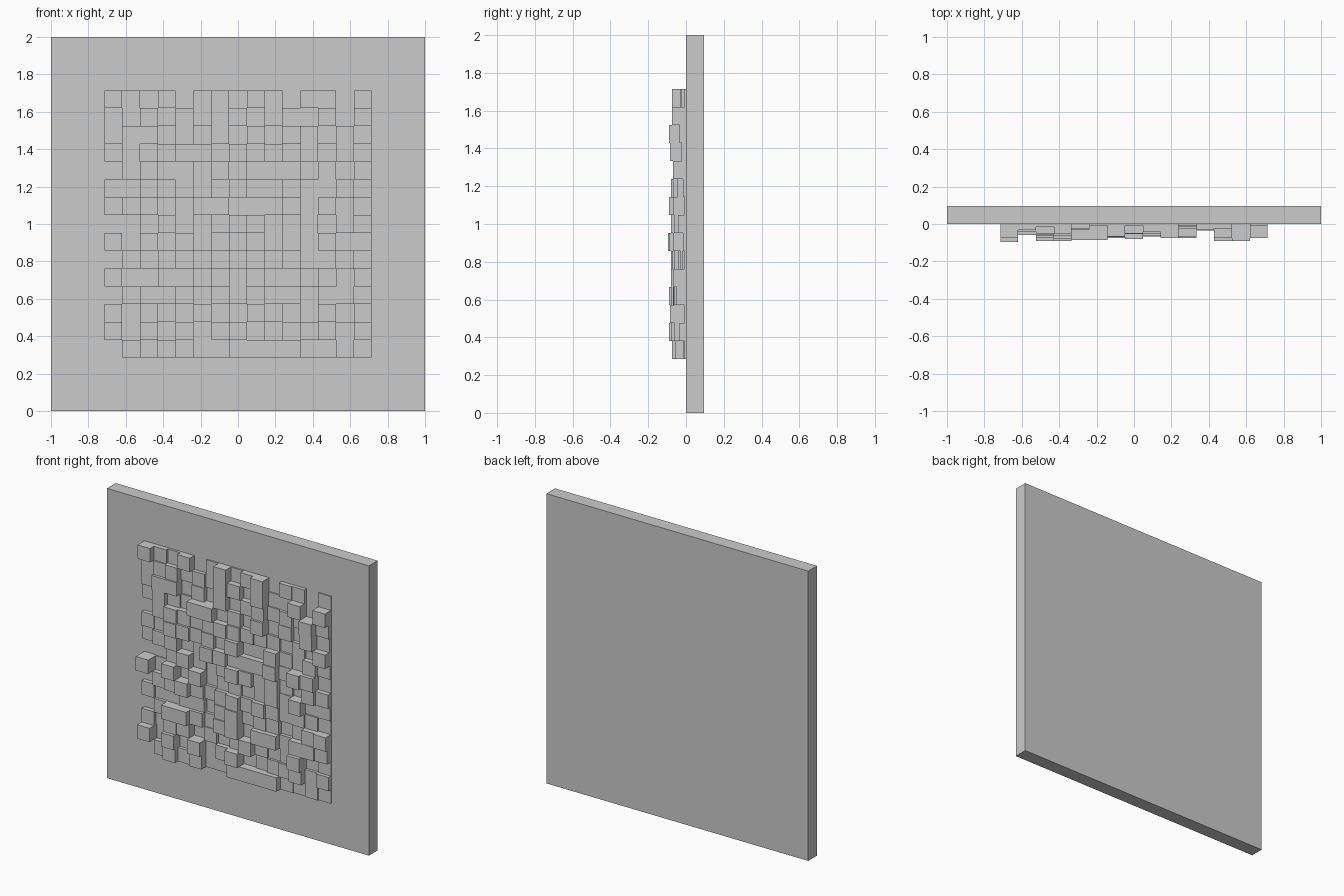
import bpy, bmesh, random

if "Cube" in bpy.data.objects:
    bpy.data.objects.remove(bpy.data.objects["Cube"])

random.seed(7)
N = 15
CELL = 1.43 / N
X0, Z0 = -0.715, 1.715          # top left corner of the block field
T = 0.095                       # panel thickness and deepest block

# tallest block in every row (top to bottom) and column (left to right), in steps of 0.01
row_cap = [7.5, 7.5, 9.5, 8.5, 7, 8, 9.5, 8, 9.5, 9.5, 8.5, 9, 8.5, 9.5, 7.5]
col_cap = [9.5, 6, 9, 9, 9, 9, 7.5, 8, 9, 9, 7.5, 3.5, 9, 9, 7.5]
first_col = [7.5, 3, 3, 2, 0, 3, 2, 0, 9.5, 0, 3, 0, 3, 8, 0]


def pick(r, c):
    if c == 0:
        return first_col[r] * 0.01
    cap = min(row_cap[r], col_cap[c])
    return min(random.randint(0, 9) * cap / 9, cap) * 0.01


heights = [[pick(r, c) for c in range(N)] for r in range(N)]


def height(r, c):
    return heights[r][c] if 0 <= r < N and 0 <= c < N else 0.0


def finish(bm, name):
    me = bpy.data.meshes.new(name)
    bm.to_mesh(me)
    bm.free()
    ob = bpy.data.objects.new(name, me)
    bpy.context.collection.objects.link(ob)
    return ob


# backing panel
bm = bmesh.new()
bmesh.ops.create_cube(bm, size=1)
for v in bm.verts:
    v.co.x *= 2
    v.co.y = (v.co.y + 0.5) * T
    v.co.z = (v.co.z + 0.5) * 2
finish(bm, "backing_panel")

# stepped block relief: a front face per cell, and walls down to lower neighbours
bm = bmesh.new()


def quad(*pts):
    bm.faces.new([bm.verts.new(p) for p in pts])


for r in range(N):
    for c in range(N):
        h = heights[r][c]
        if h <= 0:
            continue
        xa, xb = X0 + c * CELL, X0 + (c + 1) * CELL
        zb, za = Z0 - r * CELL, Z0 - (r + 1) * CELL
        quad((xa, -h, za), (xb, -h, za), (xb, -h, zb), (xa, -h, zb))
        sides = [(0, -1, (xa, zb), (xa, za)), (0, 1, (xb, za), (xb, zb)),
                 (-1, 0, (xb, zb), (xa, zb)), (1, 0, (xa, za), (xb, za))]
        for dr, dc, p, q in sides:
            low = height(r + dr, c + dc)
            if h - low > 1e-5:
                quad((p[0], -low, p[1]), (q[0], -low, q[1]),
                     (q[0], -h, q[1]), (p[0], -h, p[1]))
finish(bm, "block_relief")
